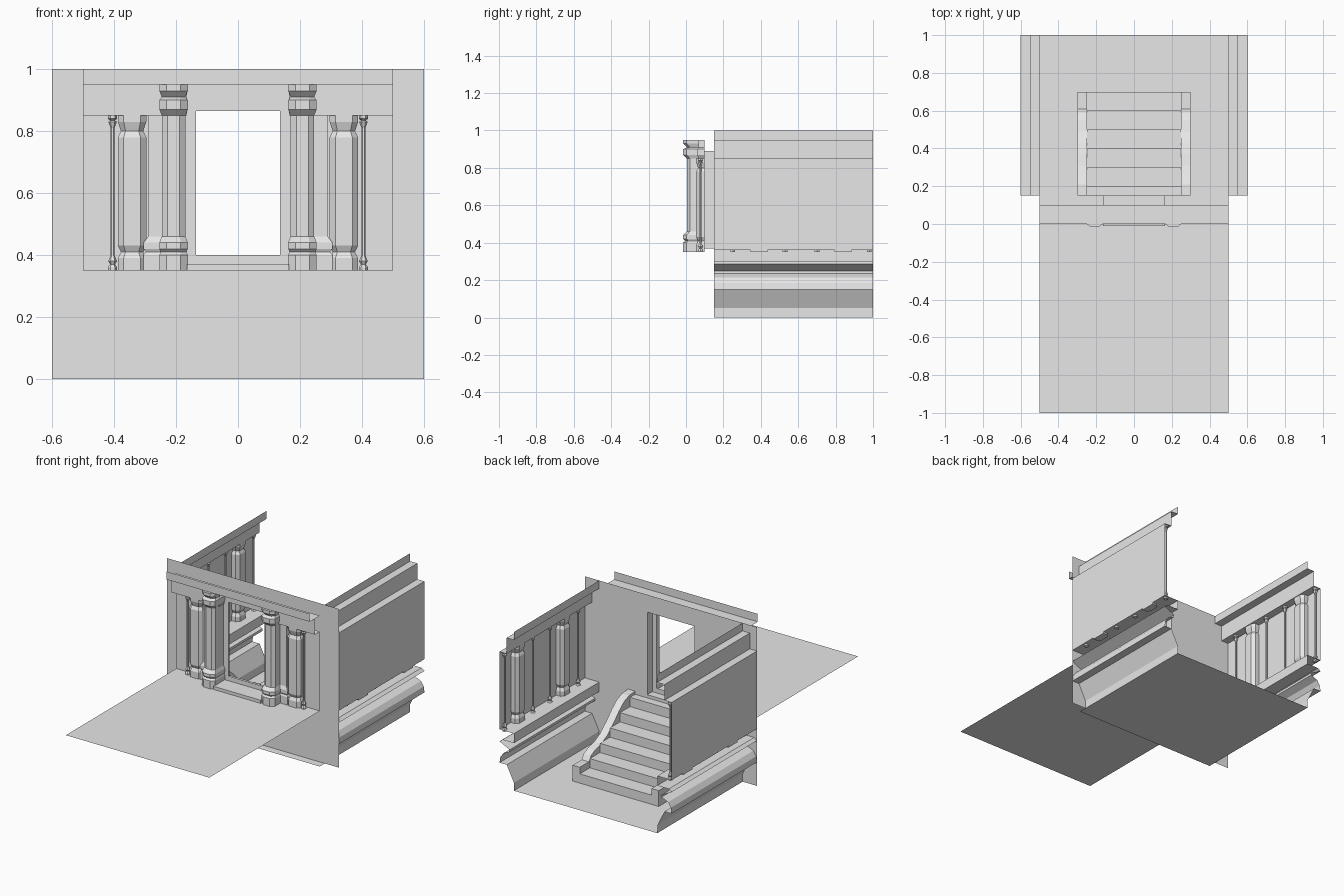
import bpy, bmesh
from math import pi
from mathutils import Matrix, Vector

cube = bpy.data.objects.get("Cube")
if cube:
    bpy.data.objects.remove(cube)

stone = bpy.data.materials.new("plain_grey")
stone.use_nodes = True
grey = (0.8, 0.8, 0.8, 1)
stone.diffuse_color = grey
stone.node_tree.nodes["Principled BSDF"].inputs["Base Color"].default_value = grey


def make(name, verts, faces):
    mesh = bpy.data.meshes.new(name)
    mesh.from_pydata([tuple(v) for v in verts], [], faces)
    bm = bmesh.new()
    bm.from_mesh(mesh)
    bmesh.ops.recalc_face_normals(bm, faces=bm.faces)
    bm.to_mesh(mesh)
    bm.free()
    mesh.materials.append(stone)
    obj = bpy.data.objects.new(name, mesh)
    bpy.context.collection.objects.link(obj)
    return obj


def sweep(name, profile, axis, a, b, closed=False):
    """Sweep an open or closed profile along x or y."""
    def point(p, t):
        return (t, p[0], p[1]) if axis == "x" else (p[0], t, p[1])
    n = len(profile)
    verts = [point(p, t) for t in (a, b) for p in profile]
    faces = [(i, (i + 1) % n, (i + 1) % n + n, i + n)
             for i in range(n if closed else n - 1)]
    if closed:
        faces += [tuple(range(n)), tuple(range(n, 2 * n))]
    return make(name, verts, faces)


def pierced_sheet(name, y, outer, inner):
    """Upright sheet with a rectangular hole; rectangles are half width, low, high."""
    verts = [(x, y, z) for w, lo, hi in (outer, inner)
             for x, z in ((-w, lo), (w, lo), (w, hi), (-w, hi))]
    return make(name, verts, [(i, (i + 1) % 4, (i + 1) % 4 + 4, i + 4) for i in range(4)])


def loft(name, plan, sections, x, y, turn=0):
    """Stack scaled copies of a plan; the plan's +y side faces the front when turn is 0."""
    spin = Matrix.Rotation(turn + pi, 3, "Z")
    n = len(plan)
    verts = [spin @ Vector((px * r, py * r, 0)) + Vector((x, y, z))
             for r, z in sections for px, py in plan]
    faces = [(k * n + i, k * n + (i + 1) % n, (k + 1) * n + (i + 1) % n, (k + 1) * n + i)
             for k in range(len(sections) - 1) for i in range(n)]
    top = (len(sections) - 1) * n
    faces += [tuple(range(n)), tuple(range(top, top + n))]
    return make(name, verts, faces)


# Column plans and height profiles
HALF_OCTAGON = [(-1, 0), (-1, 0.6), (-0.59, 1), (0.59, 1), (1, 0.6), (1, 0)]
DEEP_SHAFT = [(-1, 0), (-1, 2.1), (-0.5, 2.5), (0.5, 2.5), (1, 2.1), (1, 0)]
PILASTER = [(-1, 0), (-1, 0.6), (1, 0.6), (1, 0)]
RING = [(1, 0), (0.5, 0.87), (-0.5, 0.87), (-1, 0), (-0.5, -0.87), (0.5, -0.87)]

OCTAGON_SECTIONS = [(0.046, 0.35), (0.046, 0.39), (0.036, 0.41), (0.046, 0.43),
                    (0.046, 0.78), (0.036, 0.80), (0.046, 0.83), (0.046, 0.85)]
THIN_SECTIONS = [(0.015, 0.35), (0.015, 0.36), (0.008, 0.37), (0.014, 0.38), (0.006, 0.4),
                 (0.006, 0.81), (0.014, 0.83), (0.008, 0.835), (0.015, 0.84), (0.015, 0.85)]
SHAFT_SECTIONS = [(0.046, 0.35), (0.046, 0.4), (0.042, 0.41), (0.046, 0.42), (0.046, 0.44),
                  (0.038, 0.46), (0.038, 0.85), (0.046, 0.87), (0.046, 0.9),
                  (0.038, 0.91), (0.046, 0.93), (0.046, 0.95)]
PILASTER_SECTIONS = [(0.07, 0.35), (0.07, 0.4), (0.062, 0.41), (0.07, 0.42), (0.07, 0.44),
                     (0.055, 0.46), (0.055, 0.85), (0.068, 0.87), (0.068, 0.9),
                     (0.055, 0.91), (0.055, 0.95)]

# Floors
sweep("front_terrace", [(-1, 0.35), (0.1, 0.35)], "x", -0.5, 0.5)
sweep("room_floor", [(0.1, 0), (1, 0)], "x", -0.5, 0.5)

# Front wall with doorway and its reveal
pierced_sheet("front_wall", 0.15, (0.6, 0, 1), (0.165, 0.37, 0.89))
pierced_sheet("door_surround", 0.1, (0.165, 0.35, 0.95), (0.135, 0.4, 0.865))
make("door_reveal",
     [(x, y, z) for y in (0.1, 0.15)
      for x, z in ((-0.165, 0.37), (0.165, 0.37), (0.165, 0.89), (-0.165, 0.89))],
     [(i, (i + 1) % 4, (i + 1) % 4 + 4, i + 4) for i in range(4)])
sweep("door_threshold", [(-0.01, 0.35), (-0.01, 0.37), (0.1, 0.37), (0.1, 0.35)],
      "x", -0.165, 0.165, closed=True)

# Front cornice
sweep("front_cornice", [(0, 1), (0, 0.95), (0.1, 0.95)], "x", -0.5, 0.5)

# Staircase
rises, tread = 6, 0.1
steps = [(0.7, 0)]
for i in range(rises):
    z = 0.35 * (i + 1) / rises
    steps += [(0.7 - tread * i, z), (max(0.6 - tread * i, 0.15), z)]
steps.append((0.15, 0))
sweep("stair_steps", steps, "x", -0.25, 0.25, closed=True)
STRINGER = [(0.7, 0), (0.7, 0.1), (0.61, 0.1), (0.59, 0.13), (0.55, 0.15), (0.49, 0.165),
            (0.43, 0.195), (0.37, 0.245), (0.31, 0.305), (0.26, 0.345), (0.21, 0.365),
            (0.15, 0.37), (0.15, 0)]

# Side wall section: cornice, panel, dado shelf, mouldings and plinth
SIDE_SECTION = [(0.5, 1), (0.5, 0.95), (0.55, 0.95), (0.55, 0.85), (0.6, 0.85),
                (0.6, 0.36), (0.5, 0.36), (0.5, 0.3), (0.58, 0.3), (0.6, 0.285),
                (0.53, 0.25), (0.53, 0.235), (0.575, 0.215), (0.595, 0.185), (0.6, 0.15),
                (0.55, 0.15), (0.5, 0.05), (0.5, 0)]

for s, side in ((1, "left"), (-1, "right")):
    # Front facade bay
    sweep(side + "_front_panel", [(0.1, 0.35), (0.1, 0.85)], "x", s * 0.165, s * 0.5)
    sweep(side + "_front_frieze", [(0.05, 0.95), (0.05, 0.85), (0.1, 0.85)],
          "x", s * 0.165, s * 0.5)
    loft(side + "_door_column", DEEP_SHAFT, SHAFT_SECTIONS, s * 0.208, 0.1)
    loft(side + "_door_pilaster", PILASTER, PILASTER_SECTIONS, s * 0.235, 0.1)
    loft(side + "_front_column", HALF_OCTAGON, OCTAGON_SECTIONS, s * 0.342, 0.1)
    loft(side + "_front_colonnette", RING, THIN_SECTIONS, s * 0.405, 0.077)

    # Stair stringer with curved top
    stringer = sweep(side + "_stair_stringer", STRINGER, "x", s * 0.25, s * 0.3, closed=True)

    # Side wall with its inner colonnade
    sweep(side + "_side_wall", [(s * x, z) for x, z in SIDE_SECTION], "y", 0.15, 1)
    for bay, y in enumerate((0.39, 0.84)):
        tag = "%s_side_%d" % (side, bay + 1)
        loft(tag + "_column", HALF_OCTAGON, OCTAGON_SECTIONS, s * 0.6, y, -s * pi / 2)
        for k in (-1, 1):
            loft(tag + "_colonnette_%d" % (k + 2), RING, THIN_SECTIONS,
                 s * 0.577, y + k * 0.14)
